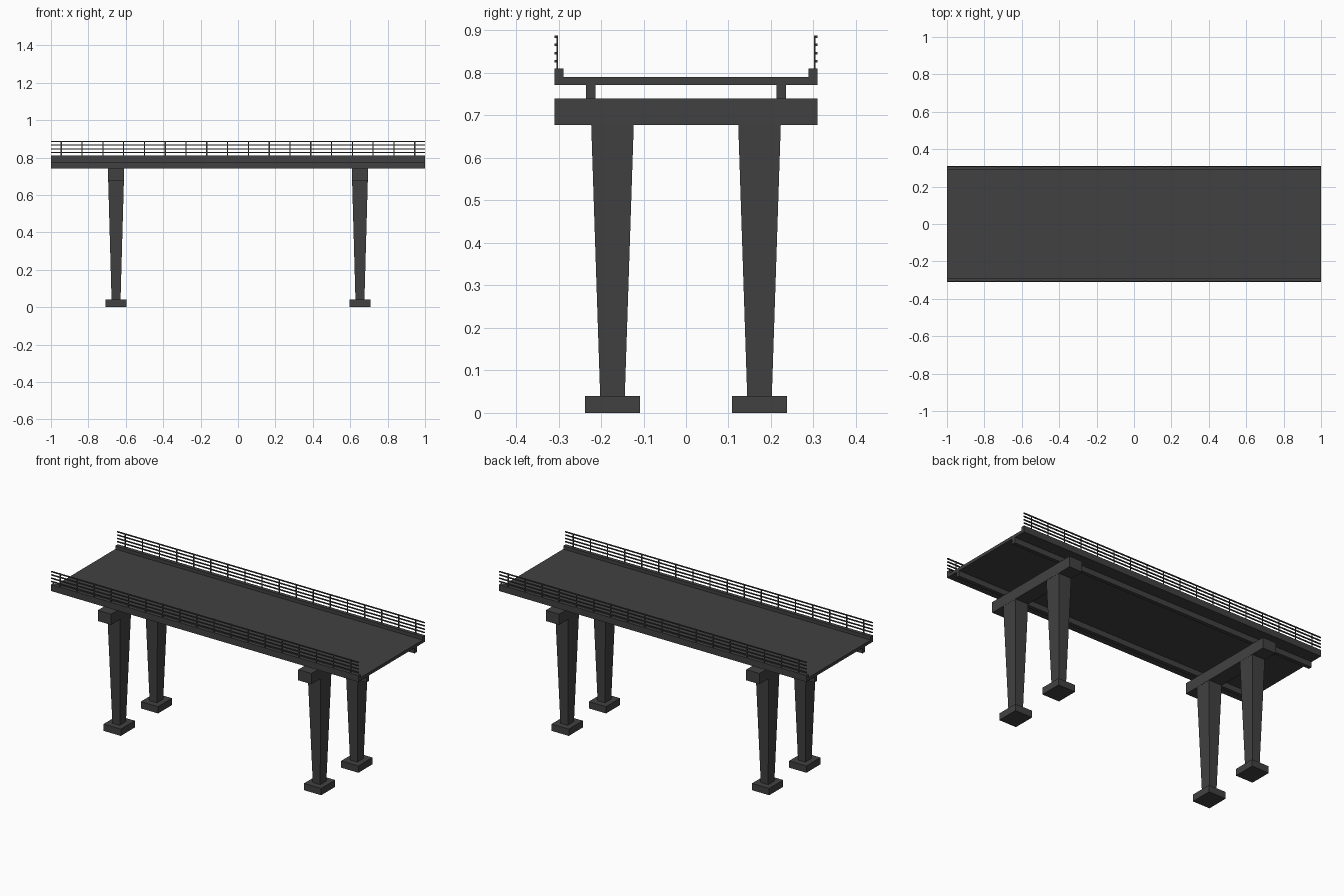
import bpy, bmesh

old = bpy.data.objects.get("Cube")
if old:
    bpy.data.objects.remove(old)


def material(name, value):
    m = bpy.data.materials.new(name)
    m.use_nodes = True
    m.diffuse_color = (value, value, value, 1)
    m.node_tree.nodes["Principled BSDF"].inputs["Base Color"].default_value = (value, value, value, 1)
    return m


concrete = material("dark grey concrete", 0.053)


def finish(name, bm):
    bmesh.ops.recalc_face_normals(bm, faces=bm.faces)
    mesh = bpy.data.meshes.new(name)
    bm.to_mesh(mesh)
    bm.free()
    mesh.materials.append(concrete)
    ob = bpy.data.objects.new(name, mesh)
    bpy.context.collection.objects.link(ob)
    return ob


def add_block(bm, centre, bottom, top, z0, z1):
    """Block between two rectangles (half sizes) at heights z0 and z1."""
    cx, cy = centre
    rings = []
    for (hx, hy), z in ((bottom, z0), (top, z1)):
        rings.append([bm.verts.new((cx + sx * hx, cy + sy * hy, z))
                      for sx, sy in ((-1, -1), (1, -1), (1, 1), (-1, 1))])
    low, high = rings
    bm.faces.new(low[::-1])
    bm.faces.new(high)
    for i in range(4):
        j = (i + 1) % 4
        bm.faces.new((low[i], low[j], high[j], high[i]))


def block(name, centre, bottom, z0, z1, top=None):
    bm = bmesh.new()
    add_block(bm, centre, bottom, top or bottom, z0, z1)
    return finish(name, bm)


# Deck: one trough-shaped profile with raised kerbs, swept along x
half = [(0, 0.772), (0.31, 0.772), (0.31, 0.81), (0.288, 0.81), (0.288, 0.79), (0, 0.79)]
profile = half[1:5] + [(-y, z) for y, z in half[4:0:-1]]
bm = bmesh.new()
section = bm.faces.new([bm.verts.new((-1, y, z)) for y, z in profile])
swept = bmesh.ops.extrude_face_region(bm, geom=[section], use_keep_orig=True)
bmesh.ops.translate(bm, vec=(2, 0, 0), verts=[v for v in swept["geom"] if isinstance(v, bmesh.types.BMVert)])
finish("deck", bm)

# Piers: a cross beam on two tapered columns with footings
PIER_X, COLUMN_Y = 0.652, 0.173
for end, sx in (("left", 1), ("right", -1)):
    block(f"{end}_pier_cap", (sx * PIER_X, 0), (0.043, 0.31), 0.677, 0.74)
    for side, sy in (("front", -1), ("back", 1)):
        at = (sx * PIER_X, sy * COLUMN_Y)
        block(f"{end}_{side}_column", at, (0.024, 0.029), 0.04, 0.677, top=(0.042, 0.05))
        block(f"{end}_{side}_footing", at, (0.056, 0.065), 0, 0.04)

# Girders and railings along both edges
RAIL_HEIGHTS = (0.827, 0.846, 0.866, 0.885)
POSTS = 18
for side, sy in (("front", -1), ("back", 1)):
    block(f"{side}_girder", (0, sy * 0.224), (1, 0.011), 0.74, 0.772)
    bm = bmesh.new()
    for z in RAIL_HEIGHTS:
        add_block(bm, (0, sy * 0.3065), (1, 0.003), (1, 0.003), z - 0.003, z + 0.003)
    finish(f"{side}_rails", bm)
    bm = bmesh.new()
    for i in range(POSTS):
        x = -0.945 + i * 1.89 / (POSTS - 1)
        add_block(bm, (x, sy * 0.303), (0.003, 0.002), (0.003, 0.002), 0.81, 0.888)
    finish(f"{side}_posts", bm)
